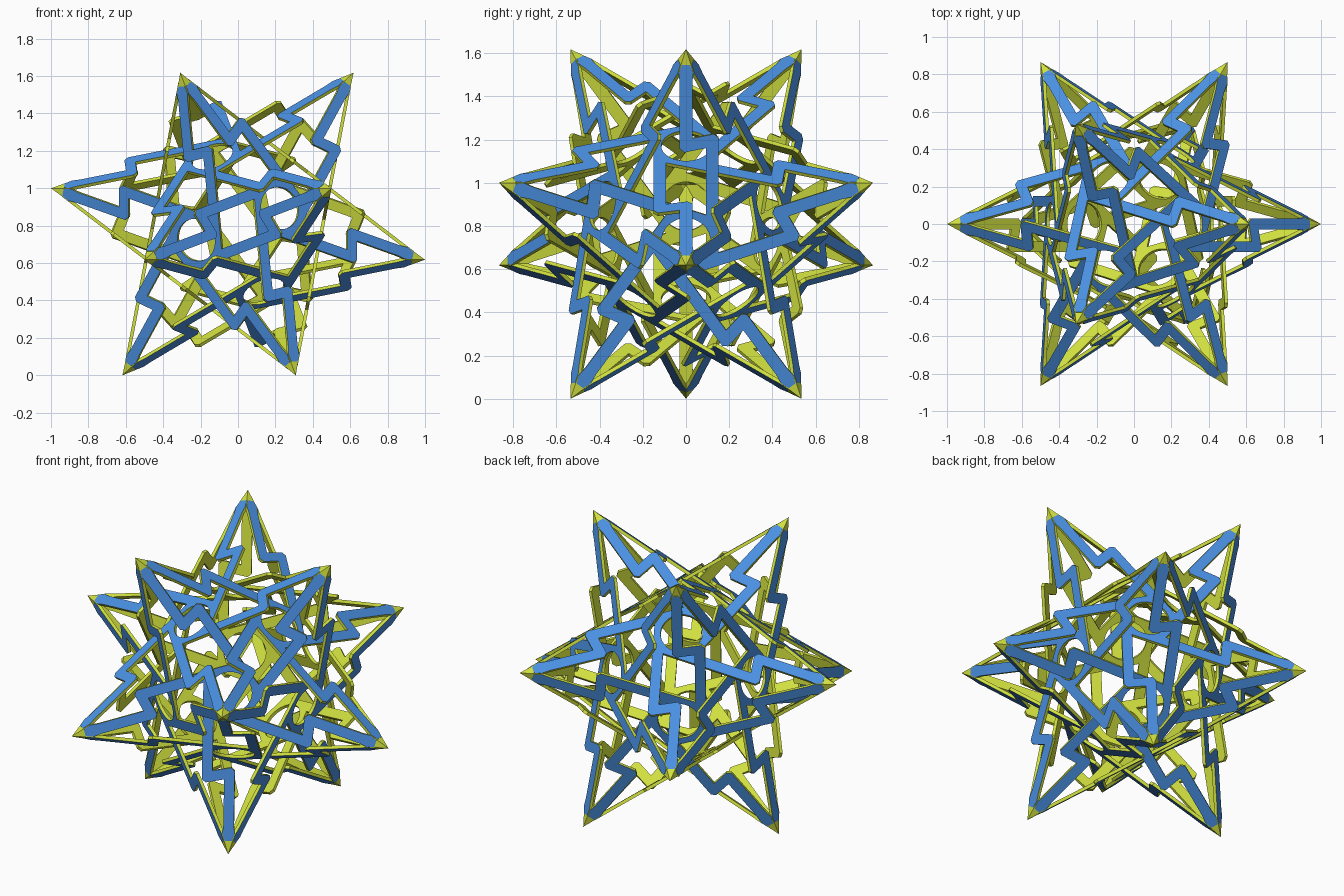
import bpy, bmesh
from math import sin, cos, pi, radians, sqrt
from mathutils import Vector

if "Cube" in bpy.data.objects:
    bpy.data.objects.remove(bpy.data.objects["Cube"])

R = 1.018                    # distance of the twelve star tips from the centre
CENTRE = Vector((0, 0, 0.809))
RHO = R * 2 / sqrt(5)        # tip radius inside one pentagonal plate
DEPTH = R / sqrt(5)          # plate distance from the centre
HALF_W = 0.029               # half width of a strut
THICK = 0.018
OFFSET = 0.122               # sideways jog of each arm
CLIP = 0.022                 # clipped zigzag corners


def material(name, col):
    m = bpy.data.materials.new(name)
    m.diffuse_color = (*col, 1)
    m.use_nodes = True
    m.node_tree.nodes["Principled BSDF"].inputs["Base Color"].default_value = m.diffuse_color
    return m


blue = material("blue", (0.069, 0.279, 0.76))
yellow = material("yellow", (0.63, 0.74, 0.05))

# Twelve icosahedral directions with a three-fold axis pointing up
dirs = []
for k in range(3):
    for start, rad, h in ((0, 0.6071, 0.7947), (180, 0.9822, 0.1876)):
        a = radians(start + 120 * k)
        v = Vector((rad * cos(a), rad * sin(a), h)).normalized()
        dirs += [v, -v]


def bend(a, p, b):
    """Inner mitre point and clipped outer corner of a bent strip."""
    s0, s1 = (p - a).normalized(), (b - p).normalized()
    n0, n1 = Vector((-s0.y, s0.x)), Vector((-s1.y, s1.x))
    m = (n0 + n1).normalized()
    m *= HALF_W / m.dot(n0)
    turn_left = s0.cross(s1) > 0
    outer = p - m if turn_left else p + m
    inner = p + m if turn_left else p - m
    clipped = [outer - s0 * CLIP, outer + s1 * CLIP]
    return ([inner], clipped) if turn_left else (clipped, [inner])


def arm_outline():
    """Zigzag arm in (radial, sideways) coordinates, ending on a round hub."""
    q0, q1 = OFFSET - HALF_W, OFFSET + HALF_W
    hub = q0 / cos(pi / 5)
    path = [Vector(p) for p in ((RHO, 0), (0.455, 0), (0.48, OFFSET), (0, OFFSET))]
    l1, r1 = bend(*path[:3])
    l2, r2 = bend(*path[1:])
    join = Vector((-(q0 - q1 * cos(2 * pi / 5)) / sin(2 * pi / 5), q1))
    join_next = Vector((join.x * cos(2 * pi / 5) + q1 * sin(2 * pi / 5), q0))
    # heading inwards, the left of the strip is the low sideways side
    low = l1 + l2 + [join_next]
    for k in range(7):
        t = radians(36 - 12 * k)
        low.append(Vector((hub * sin(t), hub * cos(t))))
    high = r1 + r2 + [join]
    head = [Vector((RHO - d, w)) for d, w in
            ((0.16, 0.029), (0.115, 0.034), (0.075, 0.019),
             (0.075, -0.019), (0.115, -0.034), (0.16, -0.029))]
    return head + low + high[::-1]


outline = arm_outline()


def finish(bm, name):
    me = bpy.data.meshes.new(name)
    bm.to_mesh(me)
    bm.free()
    ob = bpy.data.objects.new(name, me)
    bpy.context.collection.objects.link(ob)
    me.materials.append(yellow)
    me.materials.append(blue)
    ob.location = CENTRE


# Pinwheel plates: five zigzag arms each, blue outside and yellow elsewhere
for i, n in enumerate(dirs):
    bm = bmesh.new()
    for v in dirs:
        if 0.3 < n.dot(v) < 0.6:
            u = (v - n * n.dot(v)).normalized()
            side = n.cross(-u)
            bm.faces.new([bm.verts.new(n * DEPTH + u * p.x + side * p.y) for p in outline])
    bmesh.ops.remove_doubles(bm, verts=bm.verts[:], dist=0.0005)
    ext = bmesh.ops.extrude_face_region(bm, geom=bm.faces[:], use_keep_orig=True)
    moved = [g for g in ext["geom"] if isinstance(g, bmesh.types.BMVert)]
    bmesh.ops.translate(bm, verts=moved, vec=-n * THICK)
    bmesh.ops.recalc_face_normals(bm, faces=bm.faces[:])
    for f in bm.faces:
        if all(v.co.dot(n) > DEPTH - THICK / 2 for v in f.verts):
            f.material_index = 1
    finish(bm, f"pinwheel_plate_{i + 1}")

# Pointed yellow caps where five arms meet
for i, v in enumerate(dirs):
    bm = bmesh.new()
    ax = v.orthogonal().normalized()
    ay = v.cross(ax)
    far = [u for u in dirs if -0.6 < v.dot(u) < -0.3]
    far.sort(key=lambda u: Vector((1, 0)).angle_signed(Vector((u.dot(ax), u.dot(ay)))))
    apex = bm.verts.new(v * R)
    inner = bm.verts.new(v * (R - 0.06))
    base = []
    for u in far:
        p = v * R + (u - v).normalized() * 0.115
        along = v * p.dot(v)
        base.append(bm.verts.new(along + (p - along) * 0.95))
    for k in range(5):
        a, b = base[k], base[(k + 1) % 5]
        bm.faces.new((apex, a, b))
        bm.faces.new((inner, b, a))
    bmesh.ops.recalc_face_normals(bm, faces=bm.faces[:])
    finish(bm, f"star_tip_{i + 1}")
